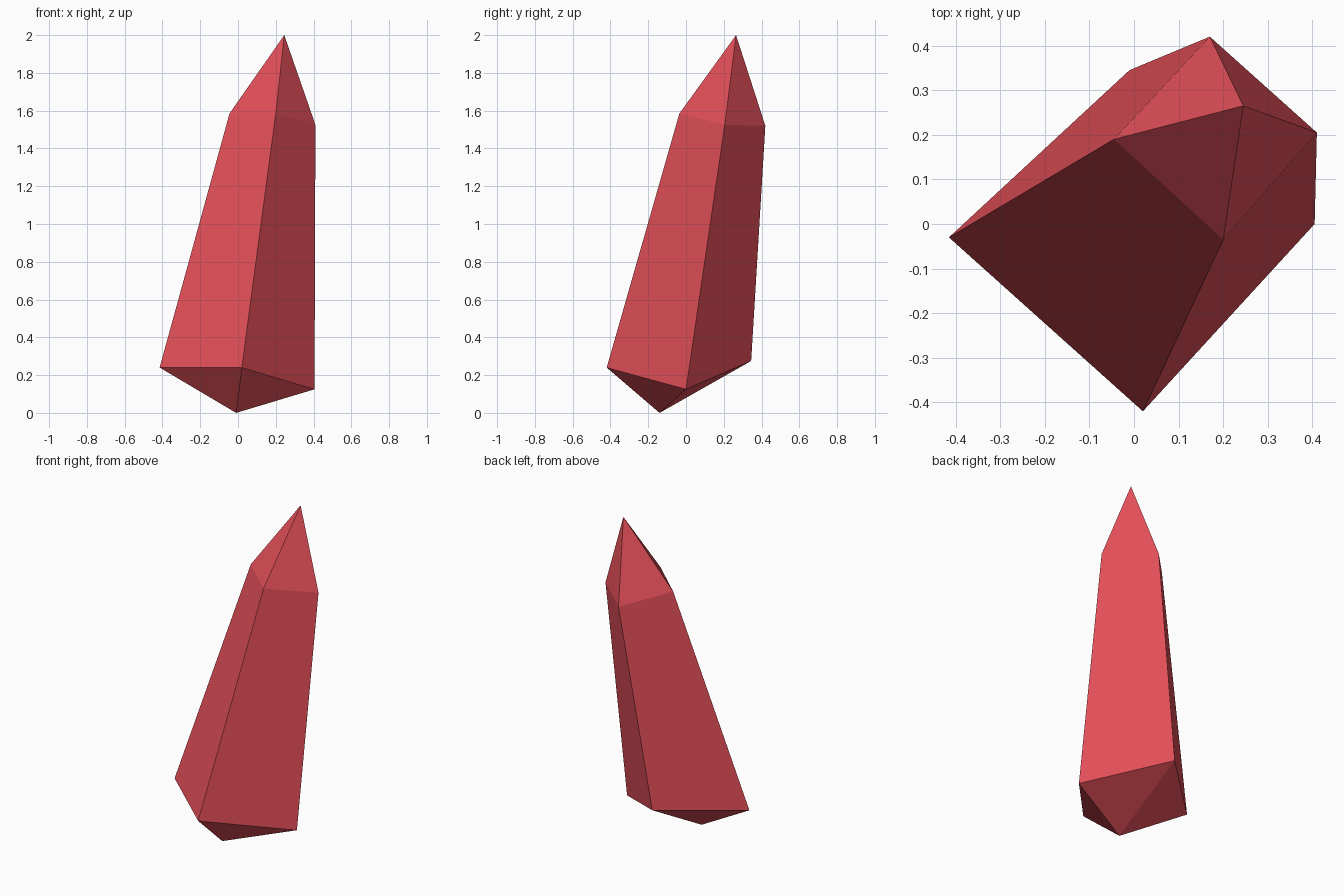
import bpy
import bmesh

default = bpy.data.objects.get("Cube")
if default:
    bpy.data.objects.remove(default, do_unlink=True)

# Crystal red
red = bpy.data.materials.new("crystal_red")
red.use_nodes = True
colour = (0.78, 0.08, 0.102, 1)
red.diffuse_color = colour
red.node_tree.nodes["Principled BSDF"].inputs["Base Color"].default_value = colour

# Four-sided leaning shard: two matching rings between a root point and a tip
root_point = (-0.01, -0.14, 0)
lower_ring = [(-0.415, -0.03, 0.24), (0.02, -0.42, 0.24), (0.405, 0, 0.125), (-0.01, 0.345, 0.275)]
upper_ring = [(-0.045, 0.19, 1.585), (0.2, -0.035, 1.585), (0.41, 0.205, 1.525), (0.17, 0.42, 1.52)]
tip_point = (0.245, 0.265, 2)

bm = bmesh.new()
root = bm.verts.new(root_point)
lower = [bm.verts.new(p) for p in lower_ring]
upper = [bm.verts.new(p) for p in upper_ring]
tip = bm.verts.new(tip_point)

# Root facet, long side and tip facet for each side
for i in range(len(lower)):
    j = (i + 1) % len(lower)
    bm.faces.new((root, lower[j], lower[i]))
    bm.faces.new((lower[i], lower[j], upper[j], upper[i]))
    bm.faces.new((upper[i], upper[j], tip))
bmesh.ops.recalc_face_normals(bm, faces=bm.faces)

mesh = bpy.data.meshes.new("crystal_shard")
bm.to_mesh(mesh)
bm.free()
mesh.materials.append(red)
crystal = bpy.data.objects.new("crystal_shard", mesh)
bpy.context.collection.objects.link(crystal)
